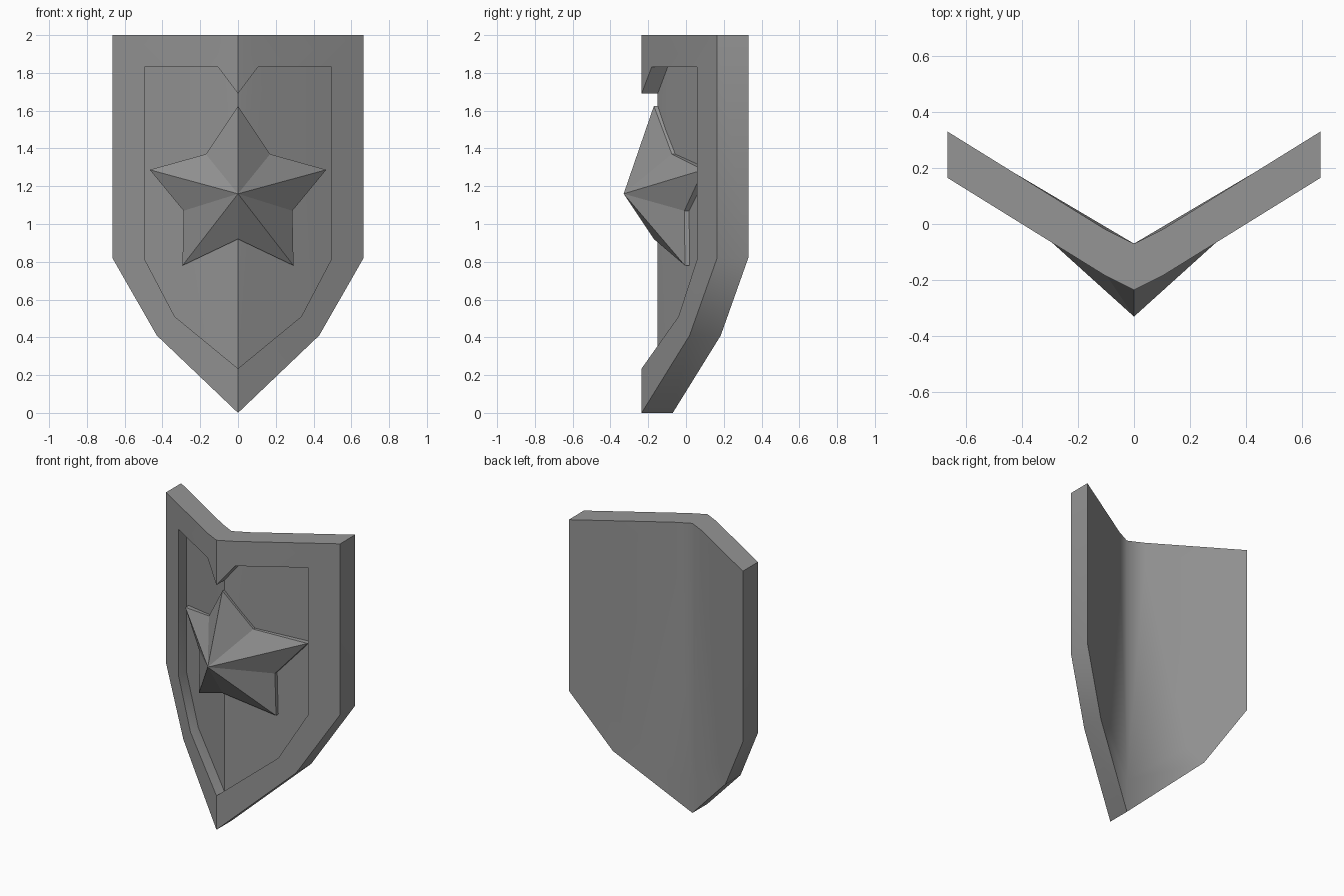
import bpy, bmesh, math

cube = bpy.data.objects.get("Cube")
if cube:
    bpy.data.objects.remove(cube, do_unlink=True)

grey = bpy.data.materials.new("plain_grey")
grey.use_nodes = True
grey.diffuse_color = (0.3, 0.3, 0.3, 1)
grey.node_tree.nodes["Principled BSDF"].inputs["Base Color"].default_value = (0.3, 0.3, 0.3, 1)

THICKNESS = 0.165
RECESS = 0.085
BEND = 0.105


def front_y(x):
    """Depth of the V-shaped front, slightly blunted near the centre."""
    x = abs(x)
    if x < BEND:
        return -0.235 + 0.5 * x
    return -0.1825 + 0.62 * (x - BEND)


def finish(bm, name):
    bmesh.ops.remove_doubles(bm, verts=bm.verts, dist=0.0005)
    bmesh.ops.recalc_face_normals(bm, faces=bm.faces)
    mesh = bpy.data.meshes.new(name)
    bm.to_mesh(mesh)
    bm.free()
    mesh.materials.append(grey)
    obj = bpy.data.objects.new(name, mesh)
    bpy.context.collection.objects.link(obj)
    return obj


def build_shield():
    # Half outlines of the shield edge and of the sunken panel
    outer = [(0, 2), (BEND, 2), (0.665, 2), (0.665, 0.82), (0.43, 0.41), (0, 0)]
    inner = [(0, 1.69), (BEND, 1.83), (0.495, 1.83), (0.495, 0.815), (0.335, 0.51), (0, 0.235)]
    bm = bmesh.new()
    for side in (1, -1):
        def ring(outline, depth):
            return [bm.verts.new((side * x, front_y(x) + depth, z)) for x, z in outline]

        # Panel floor, panel wall, front border, rim, back border, back centre
        rings = [ring(inner, RECESS), ring(inner, 0), ring(outer, 0),
                 ring(outer, THICKNESS), ring(inner, THICKNESS)]
        for a, b in zip(rings, rings[1:]):
            for i in range(len(outer) - 1):
                bm.faces.new((a[i], a[i + 1], b[i + 1], b[i]))
        for cap in (rings[0], rings[-1]):
            for i, j in ((2, 3), (3, 4), (4, 5), (5, 0)):
                bm.faces.new((cap[1], cap[i], cap[j]))
    bmesh.ops.remove_doubles(bm, verts=bm.verts, dist=0.0005)
    bmesh.ops.recalc_face_normals(bm, faces=bm.faces)

    # Smooth back and rim bends, crisp edges elsewhere
    for face in bm.faces:
        face.smooth = True
    for edge in bm.edges:
        on_back = all(f.normal.y > 0.3 for f in edge.link_faces)
        edge.smooth = on_back or edge.calc_face_angle(0) < math.radians(40)
    return finish(bm, "shield")


def build_star():
    # Half outline from the top point to the bottom notch
    half = [(0, 1.625), (0.17, 1.37), (0.467, 1.287), (0.288, 1.07), (0.294, 0.78), (0, 0.92)]
    outline = half + [(-x, z) for x, z in reversed(half[1:-1])]
    bm = bmesh.new()
    tip = bm.verts.new((0, -0.33, 1.16))
    base = bm.verts.new((0, -0.13, 1.16))
    edge = [bm.verts.new((x, -0.17 + 0.56 * abs(x), z)) for x, z in outline]
    skirt = [bm.verts.new((v.co.x, v.co.y + 0.04, v.co.z)) for v in edge]
    for i in range(len(edge)):
        j = (i + 1) % len(edge)
        bm.faces.new((tip, edge[i], edge[j]))
        bm.faces.new((edge[i], skirt[i], skirt[j], edge[j]))
        bm.faces.new((base, skirt[j], skirt[i]))
    return finish(bm, "star")


build_shield()
build_star()
